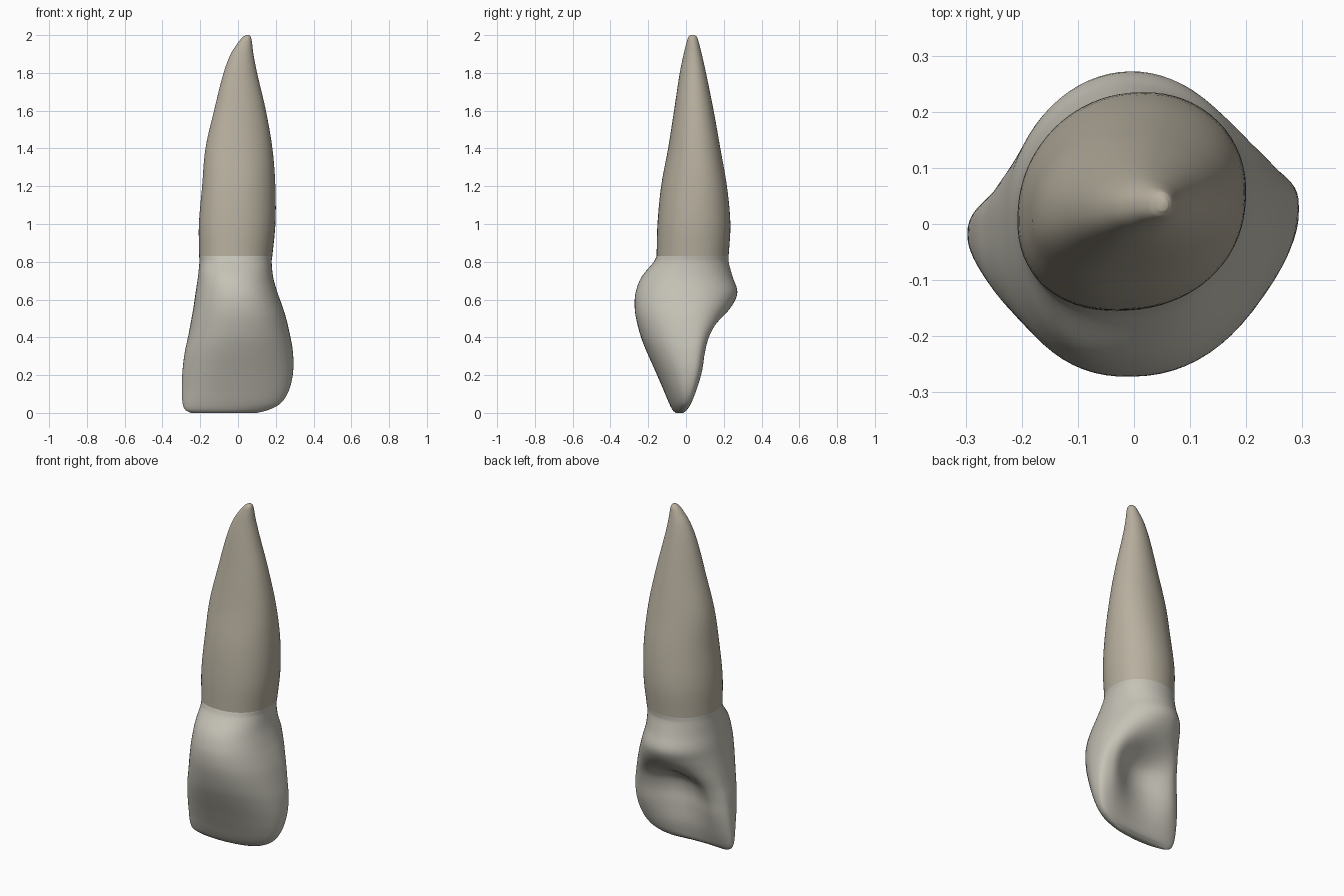
import bpy, bmesh, math

SEG = 72
# Stations: z, x left, x right, y front, y back, side y, back squareness, hollow depth, twist, skew
CROWN = [
    (0.000, -0.25, 0.10, -0.055, -0.028, -0.040, 2.5, 0.0, 0.03, 0),
    (0.015, -0.278, 0.16, -0.070, -0.006, -0.036, 2.6, 0.0, 0.04, 0),
    (0.05, -0.293, 0.225, -0.088, 0.016, -0.028, 2.8, 0.008, 0.05, 0),
    (0.12, -0.297, 0.27, -0.117, 0.045, -0.018, 3.0, 0.025, 0.06, 0),
    (0.22, -0.294, 0.292, -0.16, 0.078, -0.008, 3.0, 0.06, 0.07, 0),
    (0.32, -0.282, 0.291, -0.205, 0.098, 0.0, 3.0, 0.085, 0.07, 0),
    (0.40, -0.265, 0.278, -0.237, 0.13, 0.005, 2.8, 0.085, 0.06, 0),
    (0.50, -0.246, 0.255, -0.264, 0.20, 0.01, 2.3, 0.018, 0.04, 0),
    (0.57, -0.234, 0.233, -0.272, 0.245, 0.015, 2.1, 0.0, 0.03, 0),
    (0.64, -0.224, 0.208, -0.266, 0.272, 0.02, 2.0, 0.0, 0.02, 0),
    (0.72, -0.212, 0.186, -0.235, 0.247, 0.025, 2.0, 0.0, 0.0, 0.02),
    (0.80, -0.204, 0.178, -0.17, 0.225, 0.03, 2.1, 0.0, 0.0, 0.03),
    (0.83, -0.205, 0.181, -0.155, 0.225, 0.03, 2.1, 0.0, 0.0, 0.04),
]
ROOT = [
    CROWN[-1],
    (1.00, -0.206, 0.197, -0.15, 0.234, 0.03, 2.1, 0, 0, 0.05),
    (1.20, -0.188, 0.196, -0.13, 0.215, 0.035, 2.1, 0, 0, 0.07),
    (1.40, -0.170, 0.180, -0.093, 0.18, 0.035, 2.1, 0, 0, 0.08),
    (1.60, -0.125, 0.146, -0.062, 0.145, 0.035, 2.0, 0, 0, 0.08),
    (1.80, -0.075, 0.10, -0.032, 0.105, 0.035, 2.0, 0, 0, 0.08),
    (1.90, -0.038, 0.081, -0.012, 0.083, 0.035, 2.0, 0, 0, 0.06),
    (1.96, 0.000, 0.074, 0.003, 0.068, 0.035, 2.0, 0, 0, 0.03),
    (1.99, 0.026, 0.068, 0.013, 0.058, 0.035, 2.0, 0, 0, 0),
    (2.00, 0.042, 0.060, 0.024, 0.046, 0.035, 2.0, 0, 0, 0),
]


def refine(st, n=5):
    """Smooth curve through the stations."""
    def slope(i, k):
        a, b = st[max(i - 1, 0)], st[min(i + 1, len(st) - 1)]
        return (b[k] - a[k]) / (b[0] - a[0])
    out = []
    for i in range(len(st) - 1):
        a, b = st[i], st[i + 1]
        h = b[0] - a[0]
        for j in range(n):
            t = j / n
            row = [a[0] + h * t]
            for k in range(1, len(a)):
                row.append((2*t**3 - 3*t*t + 1) * a[k] + (3*t*t - 2*t**3) * b[k]
                           + h * ((t**3 - 2*t*t + t) * slope(i, k)
                                  + (t**3 - t*t) * slope(i + 1, k)))
            out.append(row)
    out.append(list(st[-1]))
    return out


def section(row):
    """One horizontal outline: convex front, squarer and hollowed back."""
    z, x0, x1, yf, yb, ys, nb, hollow, twist, skew = row
    cx, hx = (x0 + x1) / 2, (x1 - x0) / 2
    bend = 0.018 * max(0, 1 - z / 0.6)      # biting edge arches backwards
    pts = []
    for i in range(SEG):
        a = 2 * math.pi * i / SEG
        c, s = math.cos(a), math.sin(a)
        e = 2 / (nb if s > 0 else 2.25)
        u = math.copysign(abs(c) ** e, c)
        y = abs(s) ** e * ((yb if s > 0 else yf) - ys)
        if s > 0 and abs(u) < 0.8:
            y -= hollow * (1 - (u / 0.8) ** 2) ** 2
        k = 1 + skew * math.sin(2 * a)
        pts.append((cx + hx * u * k, ys + y * k + twist * hx * u + bend * u * u, z))
    return pts


def loft(name, stations, cap_index, color):
    bm = bmesh.new()
    rings = [[bm.verts.new(p) for p in section(r)] for r in refine(stations)]
    for a, b in zip(rings, rings[1:]):
        for i in range(SEG):
            j = (i + 1) % SEG
            bm.faces.new((a[i], a[j], b[j], b[i]))
    bm.faces.new(rings[cap_index])
    bmesh.ops.recalc_face_normals(bm, faces=bm.faces)
    me = bpy.data.meshes.new(name)
    bm.to_mesh(me)
    bm.free()
    me.shade_smooth()
    mat = bpy.data.materials.new(name + "_colour")
    mat.diffuse_color = (*color, 1)
    me.materials.append(mat)
    ob = bpy.data.objects.new(name, me)
    bpy.context.collection.objects.link(ob)
    return ob


# Enamel crown with biting edge at the bottom, and tapering root above
loft("crown", CROWN, 0, (0.56, 0.54, 0.47))
loft("root", ROOT, -1, (0.48, 0.435, 0.35))
